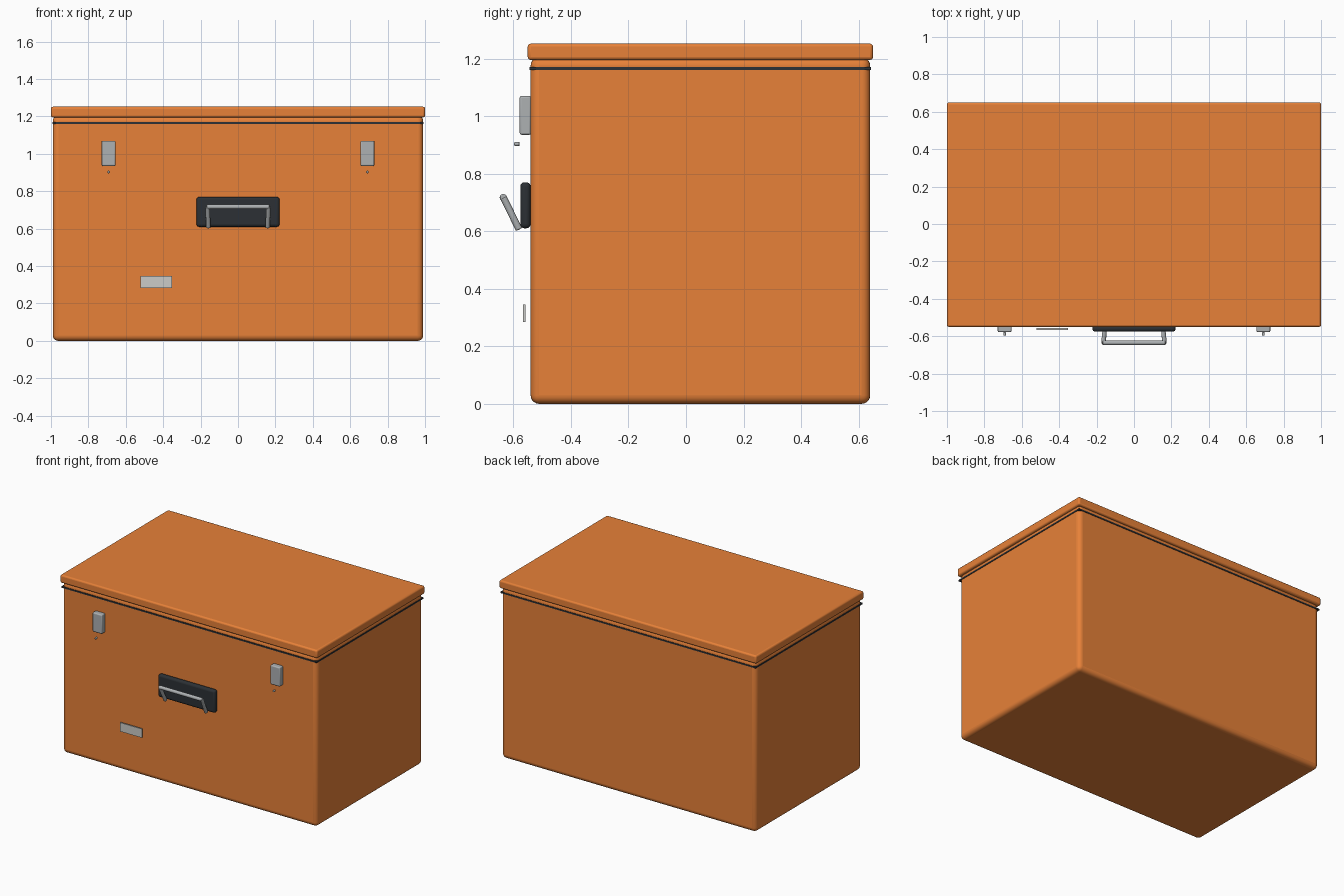
import bpy, math
from mathutils import Vector

if "Cube" in bpy.data.objects:
    bpy.data.objects.remove(bpy.data.objects["Cube"])


def material(name, rgb):
    m = bpy.data.materials.new(name)
    m.diffuse_color = (*rgb, 1)
    m.use_nodes = True
    m.node_tree.nodes["Principled BSDF"].inputs["Base Color"].default_value = m.diffuse_color
    return m


ORANGE = material("orange_paint", (0.80, 0.22, 0.04))
BLACK = material("black_plastic", (0.025, 0.03, 0.035))
STEEL = material("steel", (0.42, 0.44, 0.45))
LABEL = material("pale_label", (0.60, 0.60, 0.57))


def finish(ob, name, mat, bevel=0, segments=3):
    ob.name = name
    ob.data.materials.append(mat)
    if bevel:
        b = ob.modifiers.new("rounding", 'BEVEL')
        b.width, b.segments, b.limit_method = bevel, segments, 'ANGLE'
    bpy.ops.object.shade_smooth_by_angle(angle=math.radians(40))
    return ob


def box(name, x, y, z, mat, bevel=0, segments=3):
    """Box from (min, max) ranges on each axis."""
    bpy.ops.mesh.primitive_cube_add(size=1, location=[sum(r) / 2 for r in (x, y, z)])
    ob = bpy.context.object
    ob.scale = [r[1] - r[0] for r in (x, y, z)]
    bpy.ops.object.transform_apply(location=False, rotation=False, scale=True)
    return finish(ob, name, mat, bevel, segments)


def rod(name, a, b, radius, mat):
    a, b = Vector(a), Vector(b)
    d = b - a
    bpy.ops.mesh.primitive_cylinder_add(vertices=20, radius=radius, depth=d.length,
                                        location=(a + b) / 2)
    ob = bpy.context.object
    ob.rotation_euler = d.to_track_quat('Z', 'Y').to_euler()
    return finish(ob, name, mat, 0.003, 2)


# Chest shell, seal and overhanging lid
box("chest_body", (-0.99, 0.99), (-0.54, 0.64), (0, 1.205), ORANGE, 0.03, 5)
box("lid_seal", (-0.993, 0.993), (-0.544, 0.643), (1.16, 1.17), BLACK)
box("lid", (-1, 1), (-0.55, 0.65), (1.195, 1.252), ORANGE, 0.011, 3)

# Latches with small catch pins beneath
for side, s in (("left", -1), ("right", 1)):
    cx = s * 0.692
    box(f"latch_{side}", (cx - 0.037, cx + 0.037), (-0.578, -0.538), (0.935, 1.07), STEEL, 0.007)
    rod(f"latch_pin_{side}", (cx, -0.597, 0.903), (cx, -0.578, 0.903), 0.007, STEEL)

# Handle: backing plate, tilted arms and crossbar
box("handle_plate", (-0.222, 0.222), (-0.576, -0.54), (0.61, 0.77), BLACK, 0.015, 4)
for side, s in (("left", -1), ("right", 1)):
    rod(f"handle_arm_{side}", (s * 0.158, -0.580, 0.606), (s * 0.163, -0.634, 0.716), 0.012, STEEL)
rod("handle_bar", (-0.168, -0.635, 0.717), (0.168, -0.635, 0.717), 0.0125, STEEL)

# Blank label plate
box("label_plate", (-0.522, -0.352), (-0.566, -0.557), (0.284, 0.346), LABEL)
